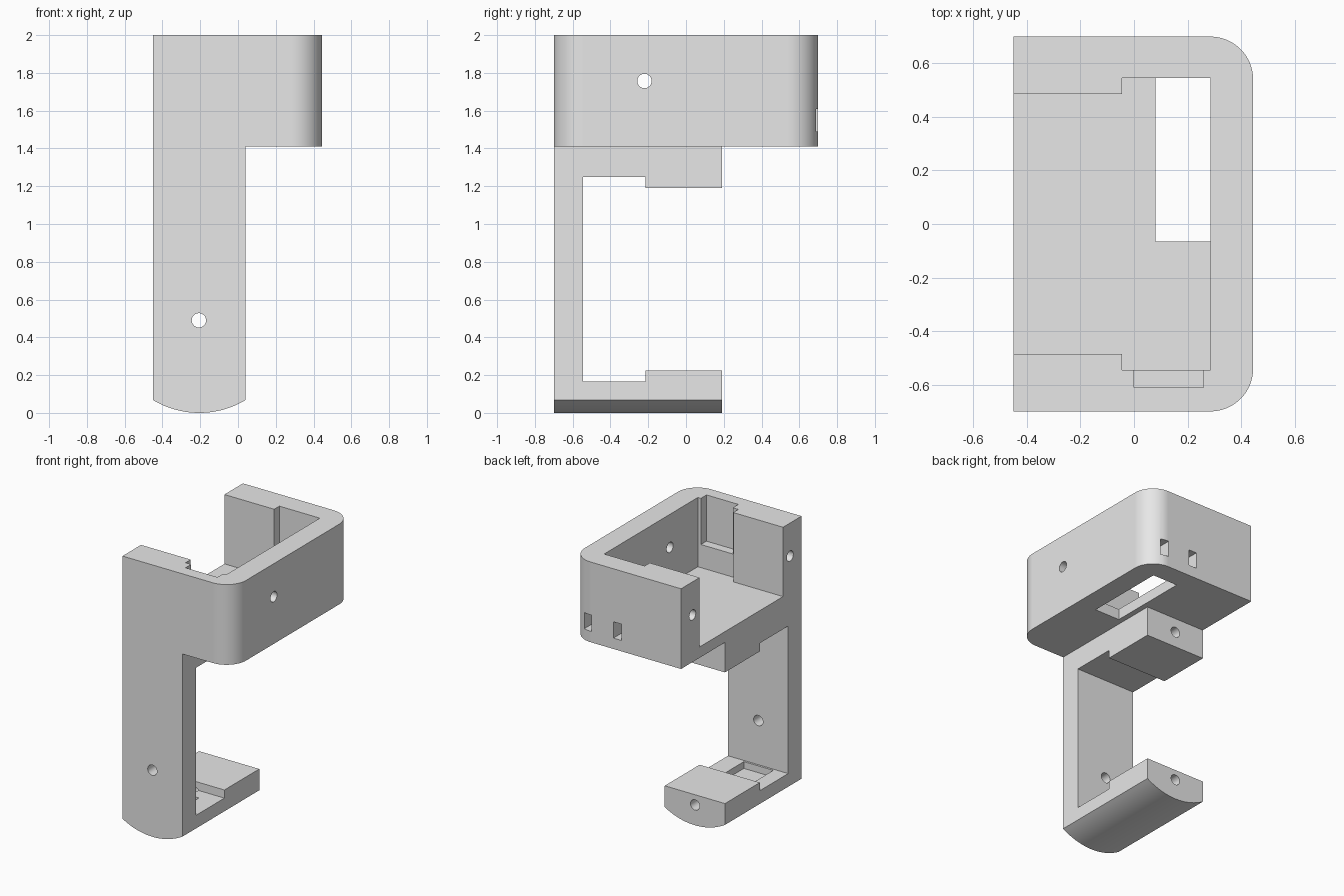
import bpy, bmesh
from math import sin, cos, pi, radians
from mathutils import Vector

cube = bpy.data.objects.get("Cube")
if cube:
    bpy.data.objects.remove(cube, do_unlink=True)

gray = bpy.data.materials.new("plain_gray")
gray.use_nodes = True
gray.diffuse_color = (0.8, 0.8, 0.8, 1)
for node in gray.node_tree.nodes:
    if node.type == 'BSDF_PRINCIPLED':
        node.inputs["Base Color"].default_value = (0.8, 0.8, 0.8, 1)

PLACE = {
    'x': lambda a, b, d: Vector((d, a, b)),   # profile in y, z
    'y': lambda a, b, d: Vector((a, d, b)),   # profile in x, z
    'z': lambda a, b, d: Vector((a, b, d)),   # profile in x, y
}


def prism(name, profile, axis, lo, hi):
    """Extrude a 2D profile along an axis."""
    bm = bmesh.new()
    base = bm.faces.new([bm.verts.new(PLACE[axis](a, b, lo)) for a, b in profile])
    made = bmesh.ops.extrude_face_region(bm, geom=[base])
    moved = [v for v in made["geom"] if isinstance(v, bmesh.types.BMVert)]
    bmesh.ops.translate(bm, verts=moved, vec=PLACE[axis](0, 0, hi - lo))
    bmesh.ops.recalc_face_normals(bm, faces=bm.faces)
    mesh = bpy.data.meshes.new(name)
    bm.to_mesh(mesh)
    bm.free()
    mesh.materials.append(gray)
    obj = bpy.data.objects.new(name, mesh)
    bpy.context.collection.objects.link(obj)
    return obj


def box(name, x0, x1, y0, y1, z0, z1):
    return prism(name, [(x0, y0), (x1, y0), (x1, y1), (x0, y1)], 'z', z0, z1)


def arc(cx, cy, r, start, end, steps):
    angles = [radians(start + (end - start) * i / steps) for i in range(steps + 1)]
    return [(cx + r * cos(t), cy + r * sin(t)) for t in angles]


def hole(name, axis, a, b, lo, hi):
    """Round screw hole cutter."""
    return prism(name, arc(a, b, 0.038, 0, 360, 32)[:-1], axis, lo, hi)


def combine(target, other, operation):
    mod = target.modifiers.new("combine", 'BOOLEAN')
    mod.operation = operation
    mod.solver = 'EXACT'
    mod.object = other
    bpy.context.view_layer.objects.active = target
    bpy.ops.object.modifier_apply(modifier=mod.name)
    bpy.data.objects.remove(other, do_unlink=True)


LEFT, RIGHT, ARM = -0.45, 0.445, 0.04
FRONT, BACK = -0.70, 0.70
CASE_Z, FLOOR_Z, TOP = 1.41, 1.49, 2.0
R = 0.16

# C-shaped bracket: leg with stepped upper and lower arms
bracket = prism("clamp_bracket", [
    (FRONT, -0.1), (0.19, -0.1), (0.19, 0.225), (-0.215, 0.225),
    (-0.215, 0.165), (-0.545, 0.165), (-0.545, 1.25), (-0.215, 1.25),
    (-0.215, 1.19), (0.19, 1.19), (0.19, 1.45), (FRONT, 1.45)], 'x', LEFT, ARM)

# Rounded underside of the bracket
mid, half, sag = (LEFT + ARM) / 2, (ARM - LEFT) / 2, 0.068
radius = (half * half + sag * sag) / (2 * sag)
xs = [half * (2 * i / 24 - 1) for i in range(25)]
outline = [(mid + x, radius - (radius * radius - x * x) ** 0.5) for x in xs]
outline += [(ARM, 1.6), (LEFT, 1.6)]
combine(bracket, prism("underside", outline, 'y', -1, 1), 'INTERSECT')

# Open tray with two rounded corners
tray = prism("tray_holder",
             [(LEFT, FRONT)]
             + arc(RIGHT - R, FRONT + R, R, -90, 0, 16)
             + arc(RIGHT - R, BACK - R, R, 0, 90, 16)
             + [(LEFT, BACK)], 'z', CASE_Z, TOP)
combine(tray, bracket, 'UNION')

# Stepped cavity, open on the left side and above
cavity = [(-0.6, -0.485), (-0.045, -0.485), (-0.045, -0.545), (0.285, -0.545),
          (0.285, 0.545), (-0.045, 0.545), (-0.045, 0.485), (-0.6, 0.485)]

cutters = [
    prism("cavity", cavity, 'z', FLOOR_Z, 2.2),
    box("wall_niche", 0.0, 0.26, -0.61, -0.5, 1.66, 2.2),
    box("floor_window", 0.08, 0.285, -0.065, 0.545, 1.3, 1.6),
    box("arm_pocket", -0.34, -0.1, -0.53, -0.31, 0.115, 0.3),
    hole("leg_hole", 'y', -0.207, 0.49, -0.9, -0.4),
    hole("side_hole", 'x', -0.22, 1.757, 0.2, 0.6),
    hole("lower_arm_hole", 'y', -0.207, 0.15, -0.32, 0.4),
    hole("upper_arm_hole", 'y', -0.207, 1.305, -0.2, 0.4),
]
# Slots in the back wall and screw holes in the wall ends
for x in (0.035, 0.28):
    cutters.append(box("wall_slot", x, x + 0.065, 0.5, 0.9, FLOOR_Z, 1.61))
for side in (-1, 1):
    cutters.append(hole("wall_end_hole", 'x', side * 0.567, 1.757, -0.6, -0.12))
for cutter in cutters:
    combine(tray, cutter, 'DIFFERENCE')

# Smooth round surfaces, crisp edges and flat planes
bpy.ops.object.select_all(action='DESELECT')
tray.select_set(True)
bpy.context.view_layer.objects.active = tray
bpy.ops.object.shade_smooth_by_angle(angle=radians(25))
weighted = tray.modifiers.new("flat_planes", 'WEIGHTED_NORMAL')
weighted.keep_sharp = True
